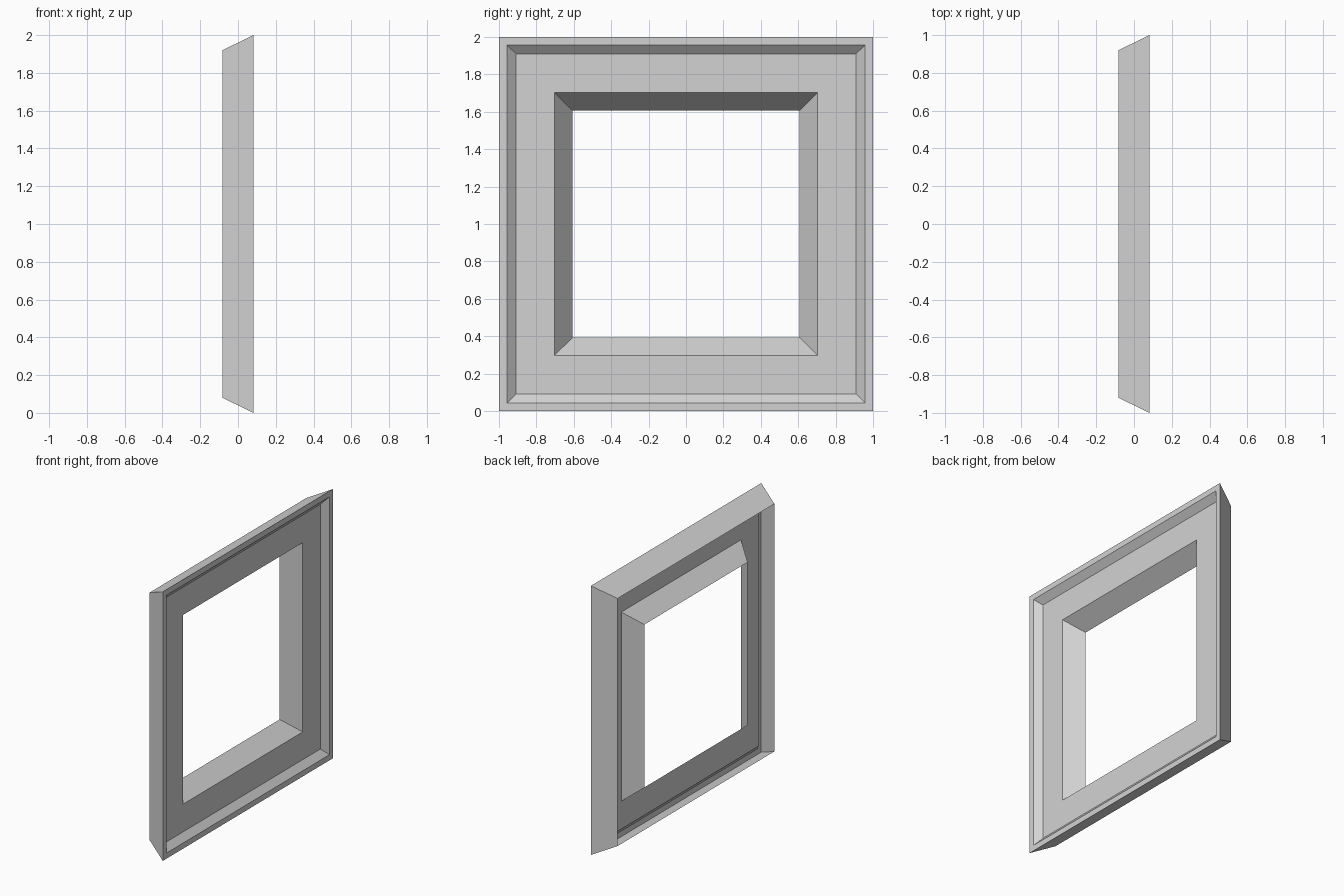
import bpy
import bmesh

cube = bpy.data.objects.get("Cube")
if cube:
    bpy.data.objects.remove(cube, do_unlink=True)

grey = bpy.data.materials.new("light_grey")
grey.use_nodes = True
colour = (0.65, 0.65, 0.65, 1.0)
grey.diffuse_color = colour
grey.node_tree.nodes["Principled BSDF"].inputs["Base Color"].default_value = colour


def square_sheet(name, profile):
    """Sweep (half_size, x) profile points around a square opening."""
    bm = bmesh.new()
    corners = [(-1, -1), (1, -1), (1, 1), (-1, 1)]
    rings = [[bm.verts.new((x, half * sy, 1 + half * sz)) for sy, sz in corners]
             for half, x in profile]
    for outer, inner in zip(rings, rings[1:]):
        for k in range(4):
            n = (k + 1) % 4
            bm.faces.new((outer[k], outer[n], inner[n], inner[k]))
    mesh = bpy.data.meshes.new(name)
    bm.to_mesh(mesh)
    bm.free()
    mesh.materials.append(grey)
    obj = bpy.data.objects.new(name, mesh)
    bpy.context.collection.objects.link(obj)
    return obj


# Key edges of the cross-section, from the back of the wall to the opening
back, front, recess = -0.082, 0.082, 0.04
wall_back = (0.92, back)
wall_front = (1.0, front)
rim_inner = (0.958, front)
panel_outer = (0.909, recess)
panel_inner = (0.703, recess)
opening = (0.606, back)

# Tapered outer wall, open at the back
square_sheet("outer_wall", [wall_back, wall_front])
# Raised rim with its bevel down to the panel
square_sheet("raised_rim", [wall_front, rim_inner, panel_outer])
# Flat recessed frame panel
square_sheet("frame_panel", [panel_outer, panel_inner])
# Sloped reveal around the opening
square_sheet("opening_reveal", [panel_inner, opening])
